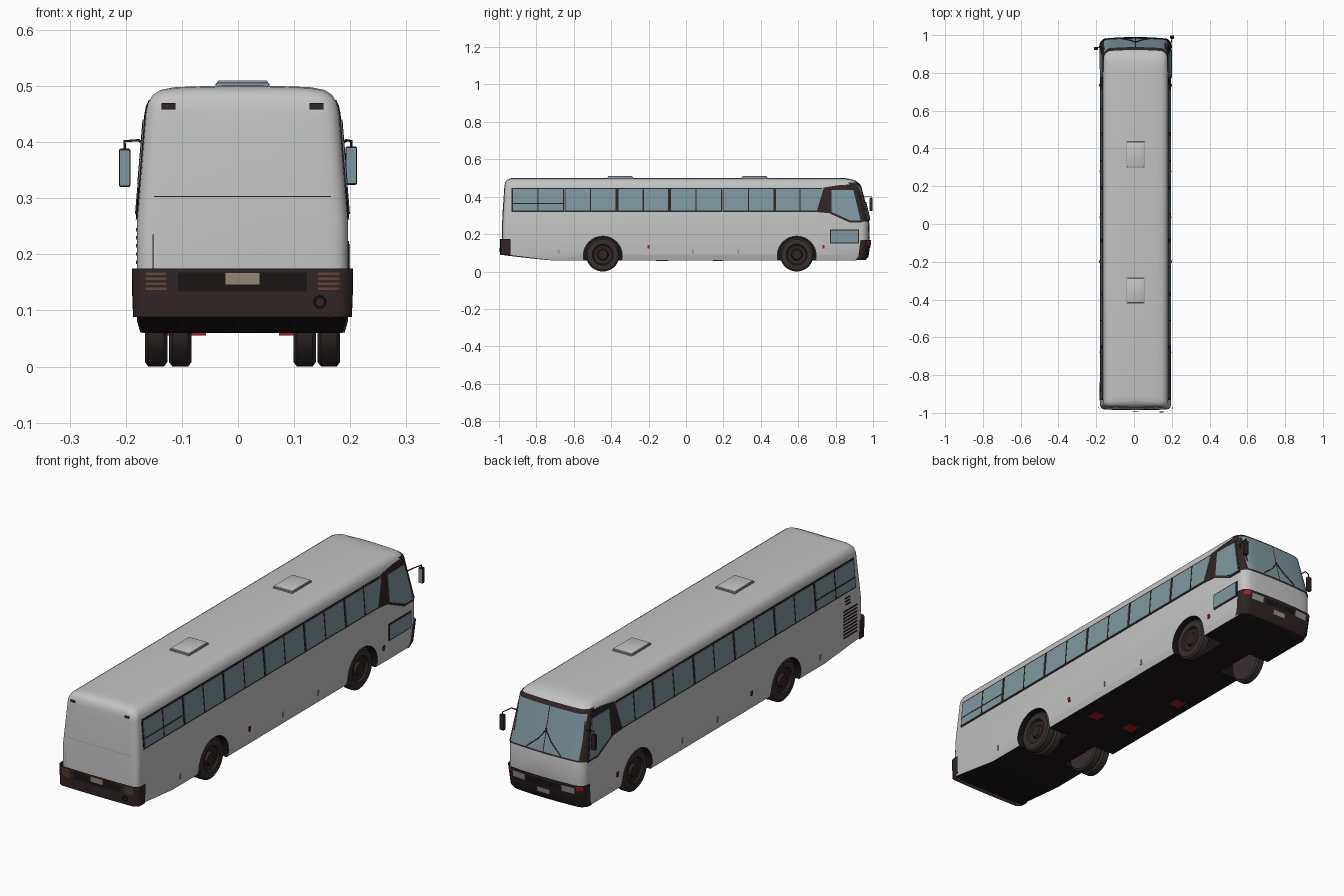
import bpy, bmesh, math
from mathutils import Vector

cube = bpy.data.objects.get("Cube")
if cube:
    bpy.data.objects.remove(cube, do_unlink=True)

CX = 0.008  # body centre line


def material(name, r, g, b):
    m = bpy.data.materials.new(name)
    m.use_nodes = True
    m.diffuse_color = (r, g, b, 1)
    m.node_tree.nodes["Principled BSDF"].inputs["Base Color"].default_value = (r, g, b, 1)
    return m


PAINT = material("grey_paint", 0.54, 0.55, 0.54)
GLASS = material("blue_glass", 0.21, 0.31, 0.36)
TRIM = material("dark_brown_trim", 0.03, 0.018, 0.017)
BLACK = material("underside_black", 0.011, 0.008, 0.008)
TYRE = material("tyre_rubber", 0.04, 0.027, 0.027)
LAMP = material("amber_lamp", 0.13, 0.06, 0.04)
RED = material("red_lamp", 0.4, 0.01, 0.012)
PLATE = material("tan_plate", 0.3, 0.24, 0.19)
SEAM = material("seam_grey", 0.3, 0.3, 0.3)

# Half section (height, half width) and the two end profiles (height, y)
SECTION = [(.06, .178), (.088, .186), (.14, .188), (.26, .188), (.455, .172), (.47, .168),
           (.484, .16), (.493, .146), (.498, .12), (.5, .06), (.501, 0)]
NOSE = [(.06, .955), (.08, .972), (.17, .985), (.27, .98), (.465, .93), (.488, .905),
        (.498, .86), (.501, .84)]
TAIL = [(.06, -.75), (.088, -.985), (.17, -.985), (.3, -.982), (.47, -.97), (.49, -.958),
        (.501, -.93)]


def lerp(table, z):
    if z <= table[0][0]:
        return table[0][1]
    for (a, p), (b, q) in zip(table, table[1:]):
        if z <= b:
            return p + (q - p) * (z - a) / (b - a)
    return table[-1][1]


def half(z):
    return lerp(SECTION, z)


def end_y(end, x, z):
    """Surface of the nose (end=1) or tail (end=-1), with rounded upright corners."""
    r, bow = (.035, .3) if end > 0 else (.025, .1)
    gap = r - min(r, max(0, half(z) - abs(x)))
    return lerp(NOSE if end > 0 else TAIL, z) - end * (bow * x * x + r - math.sqrt(r * r - gap * gap))


def finish(name, bm, *mats, smooth=True):
    me = bpy.data.meshes.new(name)
    bm.to_mesh(me)
    bm.free()
    ob = bpy.data.objects.new(name, me)
    bpy.context.collection.objects.link(ob)
    ob.location.x = CX
    for m in mats:
        me.materials.append(m)
    if smooth:
        shade(ob)
    return ob


def shade(ob):
    bpy.ops.object.select_all(action='DESELECT')
    ob.select_set(True)
    bpy.context.view_layer.objects.active = ob
    bpy.ops.object.shade_smooth_by_angle(angle=math.radians(35))


def sheet(name, rows, mat, end):
    """Thin skin through rows of points, facing the given end."""
    bm = bmesh.new()
    grid = [[bm.verts.new(p) for p in row] for row in rows]
    for a, b in zip(grid, grid[1:]):
        for i in range(len(a) - 1):
            bm.faces.new((a[i], a[i + 1], b[i + 1], b[i]))
    bm.normal_update()
    if sum(f.normal.y * f.calc_area() for f in bm.faces) * end < 0:
        bmesh.ops.reverse_faces(bm, faces=bm.faces[:])
    return finish(name, bm, mat)


def patch(name, end, x0, x1, zs, mat, off=.004, n=12):
    rows = []
    for z in zs:
        xs = [x0 + (x1 - x0) * i / n for i in range(n + 1)]
        rows.append([(x, end_y(end, x, z) + end * off, z) for x in xs])
    return sheet(name, rows, mat, end)


def wrap(name, end, zs, depth, mat, off):
    """Band across one end that folds round both corners."""
    rows = []
    for z in zs:
        w = half(z)
        xs = [w * math.sin(math.pi / 2 * (i / 16 - 1)) for i in range(33)]
        pts = [(x * (1 + off / w), end_y(end, x, z) + end * off, z) for x in xs]
        back = end_y(end, w, z) - end * depth
        rows.append([(-w - off, back, z)] + pts + [(w + off, back, z)])
    return sheet(name, rows, mat, end)


def side_plate(name, side, outline, mat, off):
    """Thin plate on a side wall from a (y, z) outline."""
    bm = bmesh.new()
    inner = [bm.verts.new((side * (half(z) - .003), y, z)) for y, z in outline]
    outer = [bm.verts.new((side * (half(z) + off), y, z)) for y, z in outline]
    bm.faces.new(inner)
    bm.faces.new(outer[::-1])
    for i in range(len(inner)):
        j = (i + 1) % len(inner)
        bm.faces.new((inner[j], inner[i], outer[i], outer[j]))
    bmesh.ops.recalc_face_normals(bm, faces=bm.faces[:])
    return finish(name, bm, mat, smooth=False)


def rect(y0, y1, z0, z1, grow=0):
    return [(y0 - grow, z0 - grow), (y1 + grow, z0 - grow), (y1 + grow, z1 + grow), (y0 - grow, z1 + grow)]


def box(name, centre, size, mat, bevel=.003):
    bm = bmesh.new()
    bmesh.ops.create_cube(bm, size=1)
    for v in bm.verts:
        v.co = Vector([c + k * s for c, k, s in zip(centre, v.co, size)])
    if bevel:
        bmesh.ops.bevel(bm, geom=bm.edges[:], offset=bevel, segments=2, affect='EDGES', profile=.5)
    return finish(name, bm, mat)


def rod(name, pts, radius, mat):
    cu = bpy.data.curves.new(name, 'CURVE')
    cu.dimensions = '3D'
    cu.bevel_depth, cu.bevel_resolution = radius, 1
    sp = cu.splines.new('POLY')
    sp.points.add(len(pts) - 1)
    for p, co in zip(sp.points, pts):
        p.co = (*co, 1)
    cu.materials.append(mat)
    ob = bpy.data.objects.new(name, cu)
    bpy.context.collection.objects.link(ob)
    ob.location.x = CX


# Body shell: nested rings over the tail, one long span, nested rings over the nose
bm = bmesh.new()
outline = [(w, z) for z, w in SECTION] + [(-w, z) for z, w in SECTION[-2::-1]]
scales = [1, .992, .98, .96, .93, .88, .8, .65, .45, .2]
rings = []
for end, steps in ((-1, scales[::-1]), (1, scales)):
    for s in steps:
        pts = [(w * s, .28 + (z - .28) * s) for w, z in outline]
        rings.append([bm.verts.new((x, end_y(end, x, z), z)) for x, z in pts])
for a, b in zip(rings, rings[1:]):
    for i in range(len(a)):
        j = (i + 1) % len(a)
        bm.faces.new((a[i], a[j], b[j], b[i]))
bm.faces.new(rings[0])
bm.faces.new(rings[-1])
bmesh.ops.recalc_face_normals(bm, faces=bm.faces[:])
for f in bm.faces:
    f.material_index = 1 if f.normal.z < -.6 else 0
body = finish("body_shell", bm, PAINT, BLACK, smooth=False)

# Wheel arches cut into the shell
AXLES = {"rear": -.445, "front": .592}
bm = bmesh.new()
for y in AXLES.values():
    for side in (1, -1):
        new = bmesh.ops.create_cone(bm, cap_ends=True, segments=40, radius1=.104, radius2=.104, depth=.18)
        for v in new["verts"]:
            x, v_y, z = v.co
            v.co = (side * .165 + z, y + x, .085 + v_y)
bmesh.ops.recalc_face_normals(bm, faces=bm.faces[:])
for f in bm.faces:
    f.material_index = 1
cutter = finish("arch_cutter", bm, PAINT, BLACK, smooth=False)
cutter.hide_render = True
mod = body.modifiers.new("arches", 'BOOLEAN')
mod.operation, mod.solver, mod.object = 'DIFFERENCE', 'EXACT', cutter
bpy.context.view_layer.objects.active = body
bpy.ops.object.modifier_apply(modifier=mod.name)
bpy.data.objects.remove(cutter, do_unlink=True)
shade(body)

# Wheels: single at the front, double at the rear
TREAD = [(-.02, 0), (-.02, .082), (-.014, .09), (.014, .09), (.02, .082), (.02, .056),
         (.011, .051), (.007, .03), (.019, .025), (.019, 0)]


def wheel(name, x, y, side):
    bm = bmesh.new()
    vs = [bm.verts.new((side * a, 0, r)) for a, r in TREAD]
    es = [bm.edges.new(p) for p in zip(vs, vs[1:])]
    bmesh.ops.spin(bm, geom=vs + es, cent=(0, 0, 0), axis=(1, 0, 0), angle=math.tau, steps=36)
    bmesh.ops.remove_doubles(bm, verts=bm.verts[:], dist=.0001)
    bmesh.ops.recalc_face_normals(bm, faces=bm.faces[:])
    for f in bm.faces:
        c = f.calc_center_median()
        f.material_index = 1 if math.hypot(c.y, c.z) < .054 else 0
    bmesh.ops.translate(bm, verts=bm.verts[:], vec=(side * x, y, .09))
    finish(name, bm, TYRE, TRIM)


for side, tag in ((1, "left"), (-1, "right")):
    for axle, y in AXLES.items():
        wheel(f"{axle}_wheel_{tag}", .154, y, side)
    wheel(f"rear_inner_wheel_{tag}", .111, AXLES["rear"], side)

    # Passenger windows with frames and bars
    for i in range(6):
        y0 = -.925 + i * .2815
        y1 = y0 + .267
        pane = rect(y0, y1, .325, .44)
        if i == 5:
            y1 = .735
            pane = [(y0, .325), (.70, .325), (y1, .44), (y0, .44)]
        mid = (y0 + y1) / 2
        side_plate(f"window_frame_{tag}_{i}", side, rect(y0, min(y1, .72), .325, .44, .007), TRIM, .002)
        side_plate(f"window_glass_{tag}_{i}", side, pane, GLASS, .004)
        side_plate(f"window_bar_{tag}_{i}", side, rect(mid - .003, mid + .003, .325, .44), TRIM, .005)
    side_plate(f"rear_window_rail_{tag}", side, rect(-.925, -.658, .362, .367), TRIM, .005)

    # Dark pillar and cab side window
    side_plate(f"cab_pillar_{tag}", side, [(.695, .318), (.765, .312), (.875, .262), (.944, .262),
               (.895, .466), (.82, .462), (.735, .449)], TRIM, .0025)
    side_plate(f"cab_window_{tag}", side, [(.778, .318), (.88, .272), (.934, .272), (.895, .435),
               (.778, .435)], GLASS, .0045)

    # Side markers and locker handles
    for y in (.735, -.2):
        side_plate(f"side_marker_{tag}", side, rect(y - .006, y + .006, .122, .142), RED, .004)
    for y in (.28, .035, -.68):
        side_plate(f"locker_handle_{tag}", side, rect(y - .004, y + .004, .095, .118), SEAM, .003)

    # Tail lamps, roof lamps and headlamps
    for k in range(4):
        z = .136 + k * .009
        a, b = sorted((side * .135, side * .18))
        patch(f"tail_lamp_{tag}_{k}", -1, a, b, (z, z + .005), LAMP, .011)
    a, b = sorted((side * .119, side * .144))
    patch(f"top_lamp_{tag}", -1, a, b, (.458, .47), TRIM, .004)
    a, b = sorted((side * .09, side * .15))
    patch(f"headlamp_{tag}", 1, a, b, (.128, .155), SEAM, .007)
    a, b = sorted((side * .158, side * .182))
    patch(f"corner_lamp_{tag}", 1, a, b, (.145, .165), RED, .008)

    # Wipers
    path = [(side * .085, .278), (side * .03, .325), (side * -.004, .37)]
    rod(f"wiper_{tag}", [(x, end_y(1, x, z) + .008, z) for x, z in path], .002, TRIM)

# Lower cab window on one side, engine louvres on the other
side_plate("lower_window_frame", 1, rect(.775, .92, .155, .218, .006), TRIM, .002)
side_plate("lower_window_glass", 1, rect(.775, .92, .155, .218), GLASS, .004)
for k in range(9):
    z = .125 + k * .0145
    side_plate("engine_louvre", -1, rect(-.935, -.84, z, z + .006), TRIM, .002)
for k in range(3):
    z = .268 + k * .013
    side_plate("upper_louvre", -1, rect(-.89, -.855, z, z + .006), TRIM, .002)

# Windscreen and front bumper
wrap("windscreen_surround", 1, (.268, .465, .475), .01, TRIM, .002)
patch("windscreen", 1, -.166, .166, (.276, .46), GLASS, .005, 24)
patch("windscreen_divider", 1, -.002, .002, (.276, .46), TRIM, .007, 1)
wrap("front_bumper", 1, (.061, .08, .168), .006, TRIM, .004)
patch("front_grille", 1, -.08, .08, (.128, .155), BLACK, .007)
patch("front_number_plate", 1, -.03, .03, (.095, .115), SEAM, .007)

# Rear bumper, number plate, hatch seams and exhaust
wrap("rear_bumper", -1, (.088, .13, .175), .018, TRIM, .009)
patch("rear_recess", -1, -.115, .115, (.134, .168), BLACK, .0105)
patch("rear_number_plate", -1, -.03, .03, (.146, .168), PLATE, .012)
patch("rear_seam", -1, -.158, .158, (.302, .304), SEAM, .003)
patch("rear_hatch_edge", -1, -.16, -.158, (.175, .235), SEAM, .003, 1)
ring = [(.138 + .01 * math.cos(t * math.tau / 12), -.995, .115 + .01 * math.sin(t * math.tau / 12))
        for t in range(13)]
rod("exhaust_ring", ring, .002, BLACK)

# Roof hatches
for y in (.367, -.352):
    box("hatch_base", (0, y, .501), (.096, .138, .01), GLASS)
    box("hatch_lid", (0, y, .506), (.09, .13, .008), PAINT)

# Door mirrors on arms
for tag, x, y, z in (("left", .194, .99, .358), ("right", -.21, .93, .354)):
    s = 1 if x > 0 else -1
    box(f"mirror_housing_{tag}", (x, y, z), (.021, .016, .069), TRIM, .004)
    box(f"mirror_glass_{tag}", (x, y - .008, z), (.017, .003, .062), GLASS, 0)
    rod(f"mirror_arm_{tag}", [(s * .165, .92, .39), (s * .185, .94, .403), (x, y, .402),
        (x, y, z)], .0025, TRIM)

# Red parts under the floor
for x, y in ((.09, -.135), (-.09, -.12), (-.11, .17)):
    box("underfloor_part", (x, y, .059), (.05, .05, .008), RED, 0)
